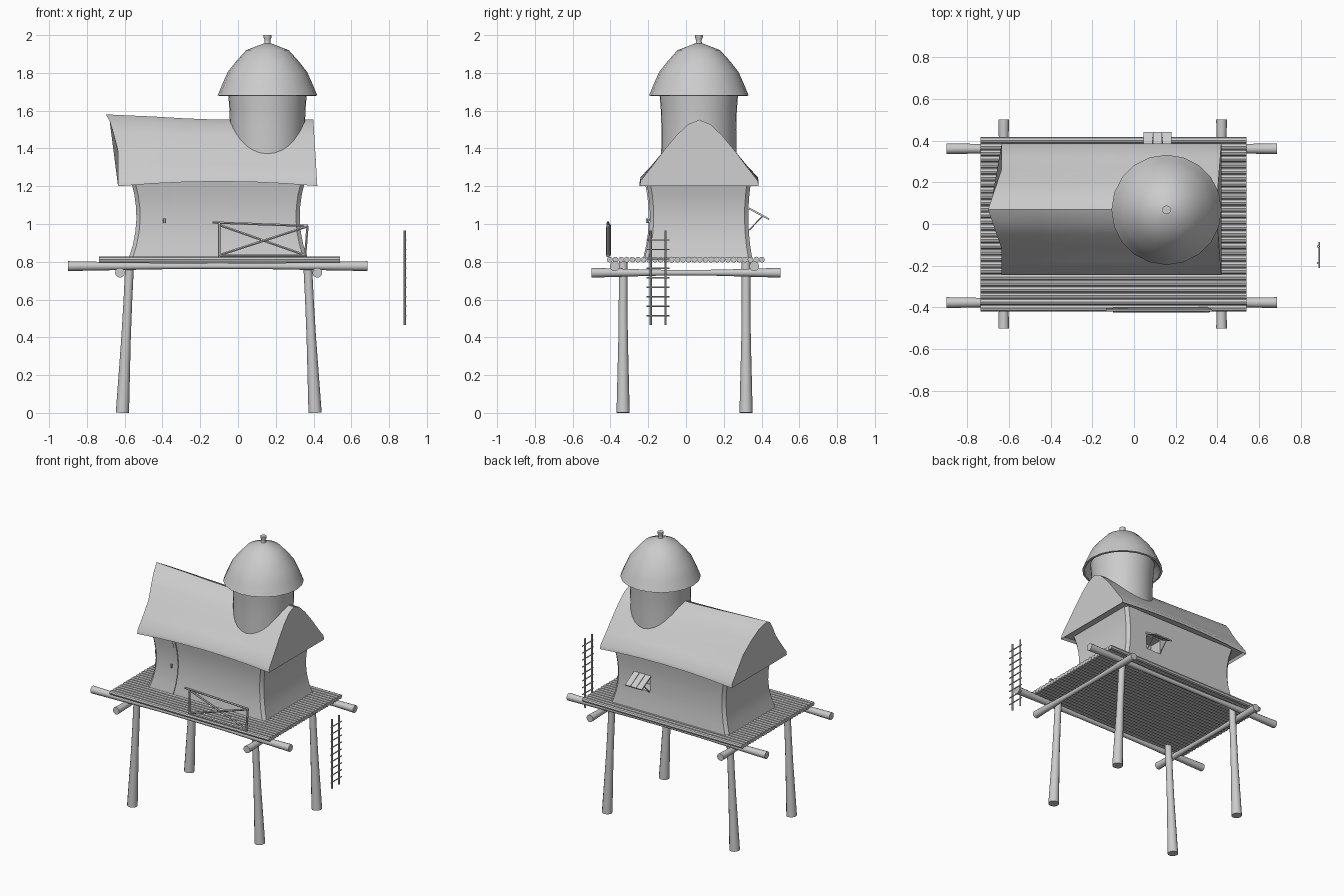
import bpy, bmesh
from math import sin, cos, pi, radians
from mathutils import Vector

if "Cube" in bpy.data.objects:
    bpy.data.objects.remove(bpy.data.objects["Cube"])


def finish(name, bm, smooth=True):
    bmesh.ops.recalc_face_normals(bm, faces=bm.faces[:])
    me = bpy.data.meshes.new(name)
    bm.to_mesh(me)
    bm.free()
    ob = bpy.data.objects.new(name, me)
    bpy.context.collection.objects.link(ob)
    bpy.ops.object.select_all(action='DESELECT')
    ob.select_set(True)
    bpy.context.view_layer.objects.active = ob
    if smooth:
        bpy.ops.object.shade_smooth_by_angle(angle=radians(35))
    return ob


def add_loft(bm, rings):
    """Skin a list of equal-length closed rings and cap both ends."""
    vs = [[bm.verts.new(p) for p in r] for r in rings]
    n = len(vs[0])
    for a, b in zip(vs, vs[1:]):
        for i in range(n):
            bm.faces.new((a[i], a[(i + 1) % n], b[(i + 1) % n], b[i]))
    bm.faces.new(vs[0])
    bm.faces.new(vs[-1])
    return vs


def add_rod(bm, p0, p1, radii, sides=8):
    """Round pole from p0 to p1 with radii spread evenly along it."""
    p0, p1 = Vector(p0), Vector(p1)
    d = p1 - p0
    q = d.to_track_quat('Z', 'Y')
    rings = []
    for k, r in enumerate(radii):
        c = p0 + d * (k / (len(radii) - 1))
        rings.append([c + q @ Vector((r * cos(2 * pi * i / sides), r * sin(2 * pi * i / sides), 0))
                      for i in range(sides)])
    add_loft(bm, rings)


def rods(name, items, radii, sides=8):
    bm = bmesh.new()
    for a, b in items:
        add_rod(bm, a, b, radii, sides)
    return finish(name, bm)


def turned(name, profile, cx, cy, sides):
    bm = bmesh.new()
    add_loft(bm, [[(cx + r * cos(2 * pi * i / sides), cy + r * sin(2 * pi * i / sides), z)
                   for i in range(sides)] for r, z in profile])
    return finish(name, bm)


# Stilts
rods("legs", [((xb, y, 0), (xt, y, 0.8)) for xb, xt in ((-0.612, -0.573), (0.408, 0.368))
              for y in (-0.333, 0.318)], (0.035, 0.030, 0.025, 0.023, 0.023), 12)

# Support beams, thicker at their ends
flare = (0.026, 0.021, 0.016, 0.015, 0.016, 0.021, 0.026)
rods("long_beams", [((-0.9, y, 0.777), (0.685, y, 0.777)) for y in (-0.377, 0.361)], flare, 12)
rods("cross_beams", [((x, -0.5, 0.742), (x, 0.5, 0.742)) for x in (-0.625, 0.42)], flare, 12)

# Log deck
rods("deck_logs", [((-0.735, -0.403 + i * 0.0298, 0.811), (0.54, -0.403 + i * 0.0298, 0.811))
                   for i in range(28)], (0.0158, 0.0158))

# Walls with a pinched waist and narrow corner bevels
bm = bmesh.new()
rings = []
for k in range(7):
    t = k / 6
    w = 0.034 * (1 - (2 * t - 1) ** 2) + 0.012 * t
    x0, x1, y0, y1 = -0.578 + w, 0.367 - w, -0.219 + w * 0.7, 0.350 - w * 0.5
    c, z = 0.02, 0.82 + 0.405 * t
    rings.append([(x0 + c, y0, z), (x1 - c, y0, z), (x1, y0 + c, z), (x1, y1 - c, z),
                  (x1 - c, y1, z), (x0 + c, y1, z), (x0, y1 - c, z), (x0, y0 + c, z)])
add_loft(bm, rings)
walls = finish("walls", bm)

# Window opening in the back wall
bm = bmesh.new()
add_loft(bm, [[(x, y, z) for x, y in ((0.055, 0.24), (0.17, 0.24), (0.17, 0.45), (0.055, 0.45))]
              for z in (0.97, 1.07)])
cutter = finish("window_cutter", bm, False)
cutter.hide_render = True
bpy.context.view_layer.objects.active = walls
mod = walls.modifiers.new("window", 'BOOLEAN')
mod.operation, mod.object, mod.solver = 'DIFFERENCE', cutter, 'EXACT'
bpy.ops.object.modifier_apply(modifier=mod.name)
bpy.data.objects.remove(cutter)

# Propped shutter made of three boards, with its struts
bm = bmesh.new()
for i in range(3):
    xa = 0.045 + i * 0.046
    sec = ((0.332, 1.078), (0.438, 1.021), (0.442, 1.029), (0.336, 1.087))
    add_loft(bm, [[(x, y, z) for y, z in sec] for x in (xa, xa + 0.043)])
finish("shutter", bm, False)
rods("shutter_struts", [((x, 0.335, 0.968), (x, 0.405, 1.042)) for x in (0.06, 0.165)],
     (0.004, 0.004), 6)

# Door edge strip following the wall curve, and the handle
bm = bmesh.new()
rings = []
for k in range(7):
    t = k / 6
    w = 0.034 * (1 - (2 * t - 1) ** 2) + 0.012 * t
    xa, y, z = -0.385 + w * 0.5, -0.219 + w * 0.7, 0.825 + 0.39 * t
    rings.append([(xa, y - 0.006, z), (xa + 0.022, y - 0.006, z),
                  (xa + 0.022, y + 0.01, z), (xa, y + 0.01, z)])
add_loft(bm, rings)
finish("door_edge", bm)
rods("door_handle", [((-0.39, -0.205, 1.005), (-0.39, -0.205, 1.03))], (0.007, 0.007), 6)

# Thatched roof: raised front gable tip, bowed eaves, recessed underside
half = ((0.315, 1.2), (0.31, 1.228), (0.25, 1.305), (0.185, 1.392), (0.12, 1.47), (0.06, 1.527), (0.0, 1.552))
prof = [(-d, z) for d, z in half] + [(d, z) for d, z in half[-2::-1]]
bm = bmesh.new()
rings = []
for x in (-0.635, -0.45, -0.28, -0.1, 0.08, 0.25, 0.42):
    ring = []
    for d, z in prof:
        up = max(0, 1 - abs(d) / 0.19)
        left = max(0, (-0.16 - x) / 0.475)
        low = max(0, 1 - (z - 1.2) / 0.15)
        bow = 0.025 * (1 - ((x + 0.1) / 0.53) ** 2) * low
        xs = x - 0.065 * up * (x == -0.635) - 0.021 * (z - 1.2) / 0.35 * (x == 0.42)
        ring.append((xs, 0.07 + d, z + max(0, bow) + 0.028 * up * left))
    rings.append(ring)
vs = add_loft(bm, rings)
under = [f for f in bm.faces if len(f.verts) == 4 and all(abs(abs(v.co.y - 0.07) - 0.315) < 1e-4 for v in f.verts)
         and len({round(v.co.y, 3) for v in f.verts}) == 2]
bmesh.ops.recalc_face_normals(bm, faces=bm.faces[:])
bmesh.ops.inset_region(bm, faces=under, thickness=0.018, depth=-0.015)
finish("roof", bm)

# Round tower, its cap and the finial
cx, cy = 0.156, 0.068
turned("tower", ((0.2, 1.3), (0.198, 1.5), (0.201, 1.6), (0.212, 1.74)), cx, cy, 32)
turned("tower_cap", ((0.19, 1.74), (0.25, 1.678), (0.264, 1.68), (0.237, 1.745), (0.21, 1.805),
                     (0.165, 1.862), (0.113, 1.92), (0.02, 1.956)), cx, cy, 20)
turned("finial", ((0.02, 1.94), (0.015, 1.965), (0.015, 1.975), (0.021, 1.988), (0.021, 2.0)), cx, cy, 12)

# Front railing with crossed braces
y = -0.413
rods("railing", [((-0.135, y, 1.008), (0.37, y, 0.99)), ((-0.1, y, 0.833), (0.365, y, 0.833)),
                 ((-0.1, y, 0.825), (-0.1, y, 1.005)), ((0.355, y, 0.825), (0.368, y, 0.99)),
                 ((-0.1, y + 0.008, 0.995), (0.355, y + 0.008, 0.835)),
                 ((-0.1, y - 0.004, 0.835), (0.362, y - 0.004, 0.985))], (0.007, 0.007), 6)

# Ladder standing apart on the right
rods("ladder_rails", [((0.883, y, 0.465), (0.883, y, 0.965)) for y in (-0.187, -0.108)],
     (0.006, 0.006), 8)
rods("ladder_rungs", [((0.889, -0.21, 0.515 + i * 0.05), (0.889, -0.087, 0.515 + i * 0.05))
                      for i in range(9)], (0.004, 0.004), 6)
